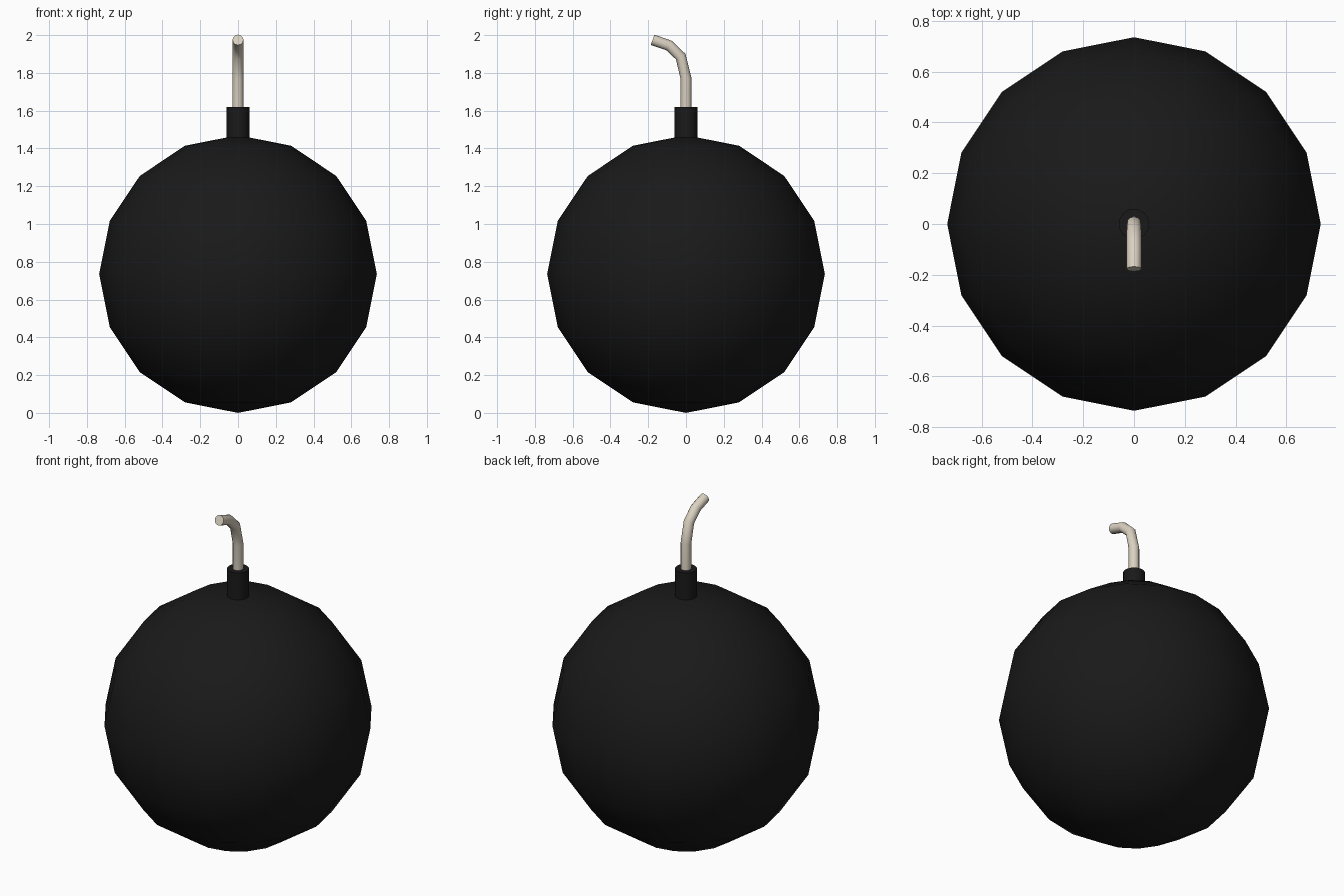
import bpy
import math

if "Cube" in bpy.data.objects:
    bpy.data.objects.remove(bpy.data.objects["Cube"])


def material(name, color):
    mat = bpy.data.materials.new(name)
    mat.diffuse_color = (*color, 1.0)
    mat.use_nodes = True
    mat.node_tree.nodes["Principled BSDF"].inputs["Base Color"].default_value = mat.diffuse_color
    return mat


def finish(name, mat):
    obj = bpy.context.object
    obj.name = name
    obj.data.materials.append(mat)
    bpy.ops.object.shade_smooth_by_angle(angle=math.radians(40))
    return obj


black = material("black_iron", (0.01, 0.01, 0.01))
cord = material("fuse_cord", (0.70, 0.64, 0.53))

R = 0.735

# Round body, low-poly silhouette with smooth shading
bpy.ops.mesh.primitive_uv_sphere_add(segments=16, ring_count=8, radius=R,
                                     location=(0, 0, R))
finish("body", black)

# Collar on top, sunk slightly into the body
z0, z1 = 1.40, 1.62
bpy.ops.mesh.primitive_cylinder_add(vertices=16, radius=0.06, depth=z1 - z0,
                                    location=(0, 0, (z0 + z1) / 2))
finish("collar", black)

# Fuse: bent cord leaning to the front, swept along a short path (y, z)
path = [(0.0, 1.55), (0.0, 1.772), (-0.028, 1.886), (-0.09, 1.945), (-0.177, 1.975)]
curve = bpy.data.curves.new("fuse", "CURVE")
curve.dimensions = "3D"
curve.bevel_depth = 0.029
curve.bevel_resolution = 4
curve.use_fill_caps = True
spline = curve.splines.new("POLY")
spline.points.add(len(path) - 1)
for point, (y, z) in zip(spline.points, path):
    point.co = (0, y, z, 1)
fuse = bpy.data.objects.new("fuse", curve)
bpy.context.collection.objects.link(fuse)
bpy.ops.object.select_all(action="DESELECT")
fuse.select_set(True)
bpy.context.view_layer.objects.active = fuse
bpy.ops.object.convert(target="MESH")
finish("fuse", cord)
